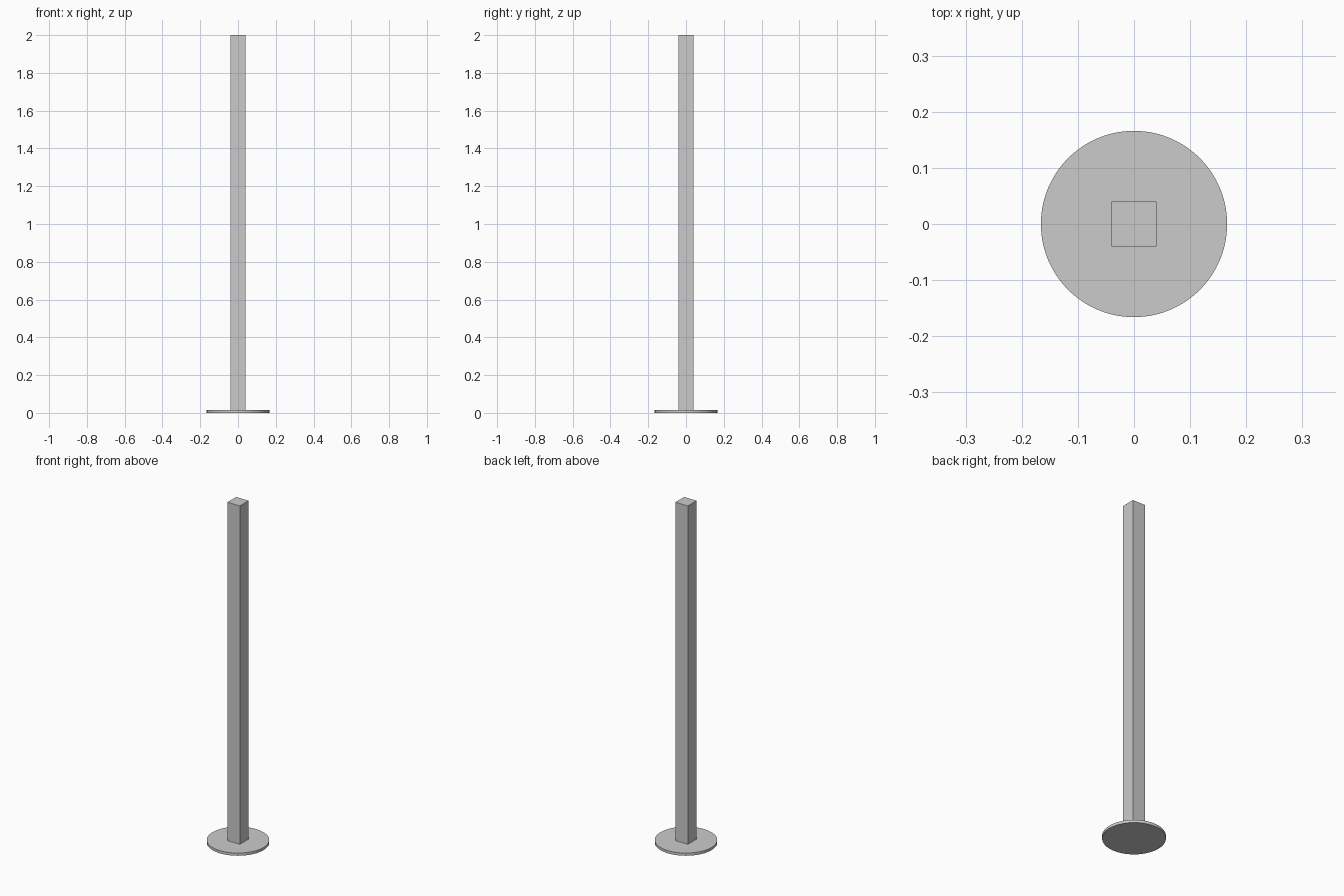
import bpy

if "Cube" in bpy.data.objects:
    bpy.data.objects.remove(bpy.data.objects["Cube"])

BASE_RADIUS = 0.166
BASE_THICKNESS = 0.016
POST_WIDTH = 0.081
HEIGHT = 2.0

# Round base plate
bpy.ops.mesh.primitive_cylinder_add(vertices=96, radius=BASE_RADIUS, depth=BASE_THICKNESS,
                                    location=(0, 0, BASE_THICKNESS / 2))
base = bpy.context.object
base.name = "base_plate"
bpy.ops.object.shade_smooth_by_angle()

# Square post standing on the plate
post_height = HEIGHT - BASE_THICKNESS
bpy.ops.mesh.primitive_cube_add(size=1, location=(0, 0, BASE_THICKNESS + post_height / 2))
post = bpy.context.object
post.name = "post"
post.scale = (POST_WIDTH, POST_WIDTH, post_height)
bpy.ops.object.transform_apply(location=False, rotation=False, scale=True)
